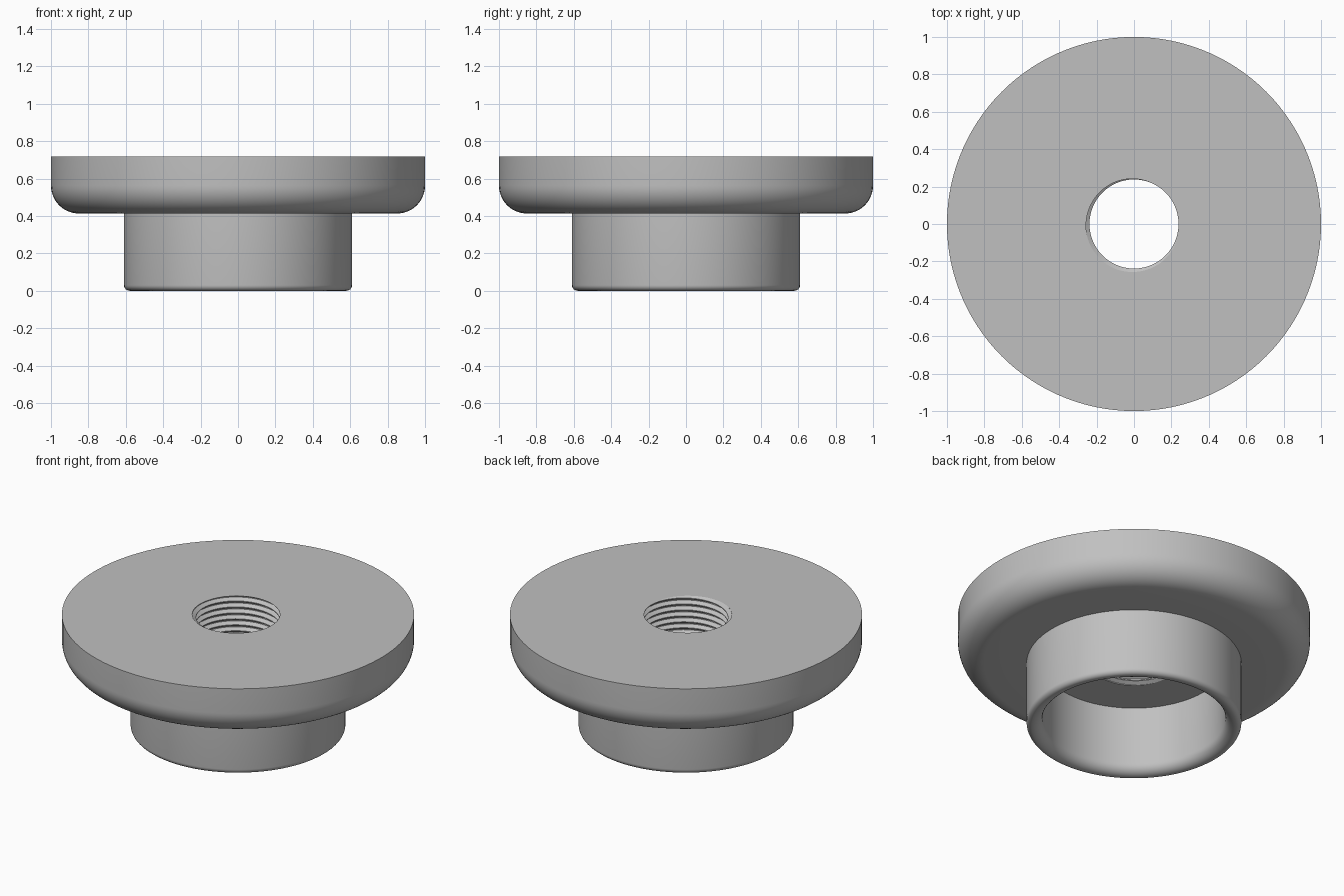
import bpy, bmesh
from math import sin, cos, pi, radians

old = bpy.data.objects.get("Cube")
if old:
    bpy.data.objects.remove(old, do_unlink=True)

SEGMENTS = 120
TOP, CEILING, FLANGE_BOTTOM = 0.718, 0.42, 0.413
TURNS = 8
PITCH = (TOP - CEILING) / TURNS
CREST, ROOT = 0.238, 0.26
START = 0.19                      # where the thread begins, in turns


def fillet(cx, cz, r, a0, a1, steps):
    """Arc points in the radius/height plane, angles in degrees."""
    angles = [radians(a0 + (a1 - a0) * i / steps) for i in range(steps + 1)]
    return [(cx + r * cos(a), cz + r * sin(a)) for a in angles]


def thread_radius(phase):
    """Trapezoid thread form: crest, flank, root, flank."""
    p = phase % 1
    if p < 0.125:
        t = 0
    elif p < 0.5:
        t = (p - 0.125) / 0.375
    elif p < 0.625:
        t = 1
    else:
        t = (1 - p) / 0.375
    return CREST + (ROOT - CREST) * t


def thread_column(turn):
    """Bore profile at one angle, trimmed to the ends of the hole."""
    points = []
    for k in range(-1, TURNS + 2):
        for step in (0, 0.125, 0.5, 0.625):
            z = CEILING + (k + step + turn - START) * PITCH
            z = min(max(z, CEILING), TOP)
            phase = (z - CEILING) / PITCH - turn + START
            points.append((thread_radius(phase), z))
    return points


# Outer profile: flange, collar, rounded rim, counterbore
body = [(1, TOP)]
body += fillet(0.85, FLANGE_BOTTOM + 0.15, 0.15, 0, -90, 14)
body += [(0.61, FLANGE_BOTTOM)]
body += fillet(0.58, 0.03, 0.03, 0, -90, 6)
body += fillet(0.58, 0.06, 0.06, -90, -180, 8)
body += [(0.52, CEILING)]

# Sweep the profile round the axis; the bore follows a helix
bm = bmesh.new()
columns = []
for i in range(SEGMENTS + 1):
    a = 2 * pi * i / SEGMENTS
    profile = thread_column(i / SEGMENTS) + body
    columns.append([bm.verts.new((r * cos(a), r * sin(a), z)) for r, z in profile])
for c, d in zip(columns, columns[1:]):
    n = len(c)
    for j in range(n):
        k = (j + 1) % n
        bm.faces.new((c[j], d[j], d[k], c[k]))
bmesh.ops.remove_doubles(bm, verts=bm.verts, dist=0.00001)
bmesh.ops.recalc_face_normals(bm, faces=bm.faces)

mesh = bpy.data.meshes.new("threaded_flange_nut")
bm.to_mesh(mesh)
bm.free()
nut = bpy.data.objects.new("threaded_flange_nut", mesh)
bpy.context.collection.objects.link(nut)

# Plain grey metal
grey = bpy.data.materials.new("plain grey")
grey.use_nodes = True
colour = (0.53, 0.53, 0.53, 1)
grey.diffuse_color = colour
grey.node_tree.nodes["Principled BSDF"].inputs["Base Color"].default_value = colour
mesh.materials.append(grey)

# Smooth curves, sharp edges
bpy.ops.object.select_all(action="DESELECT")
nut.select_set(True)
bpy.context.view_layer.objects.active = nut
bpy.ops.object.shade_smooth_by_angle(angle=radians(30))
